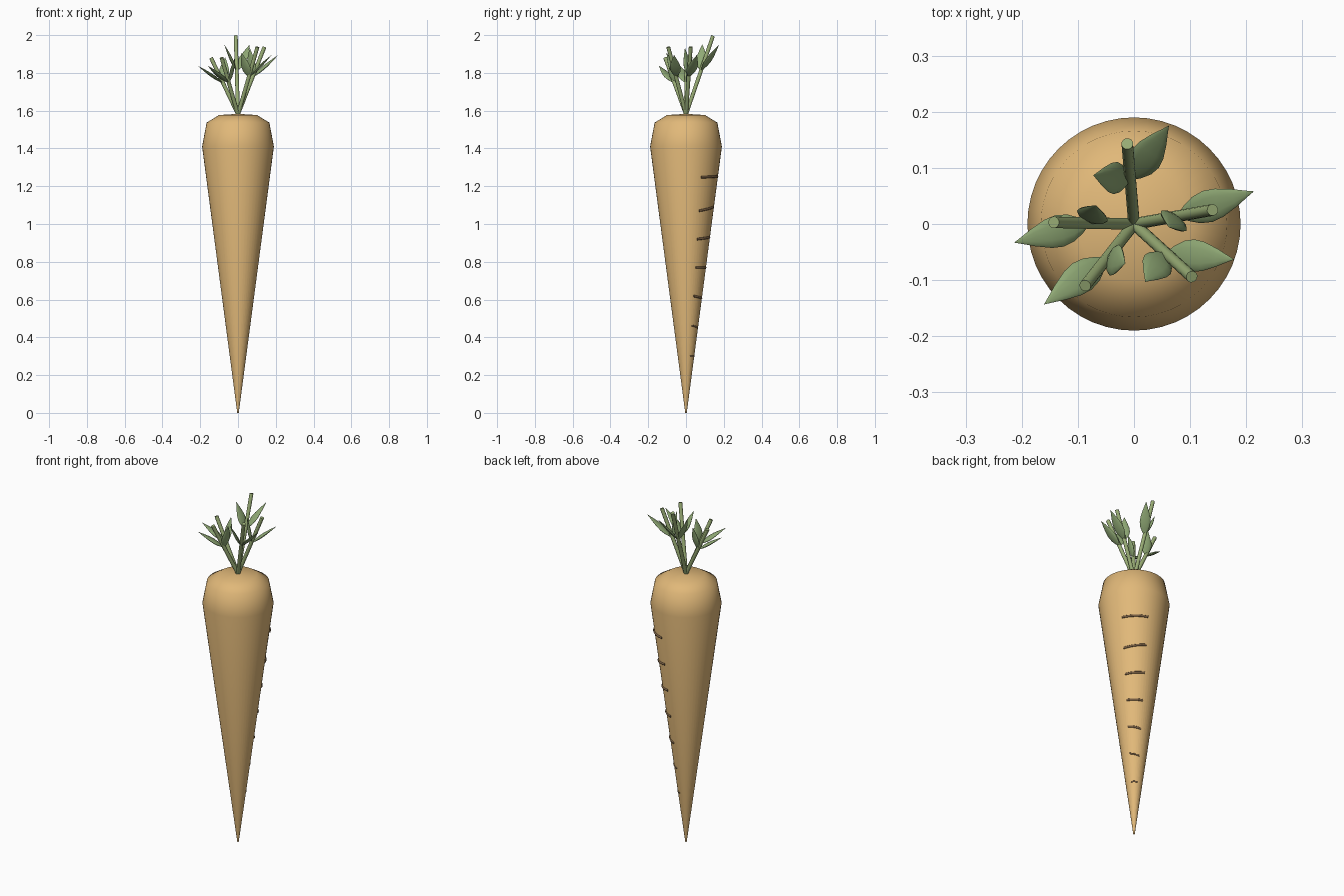
import bpy, math
from mathutils import Vector

if "Cube" in bpy.data.objects:
    bpy.data.objects.remove(bpy.data.objects["Cube"])

Z = Vector((0, 0, 1))


def material(name, rgb):
    m = bpy.data.materials.new(name)
    m.diffuse_color = (*rgb, 1)
    m.use_nodes = True
    m.node_tree.nodes["Principled BSDF"].inputs["Base Color"].default_value = m.diffuse_color
    return m


ORANGE = material("root_tan", (0.75, 0.48, 0.19))
BROWN = material("mark_brown", (0.20, 0.12, 0.06))
STEM = material("stem_green", (0.32, 0.42, 0.18))
LEAF = material("leaf_green", (0.28, 0.40, 0.18))


def loft(name, rings, n, mat, angle=60):
    """Skin closed rings; each ring is (centre, u axis, v axis) with axes scaled to the radii."""
    verts, faces = [], []
    for c, u, v in rings:
        for i in range(n):
            a = 2 * math.pi * i / n
            verts.append(c + u * math.cos(a) + v * math.sin(a))
    for r in range(len(rings) - 1):
        for i in range(n):
            j = (i + 1) % n
            faces.append((r * n + i, r * n + j, r * n + n + j, r * n + n + i))
    faces.append(tuple(reversed(range(n))))
    faces.append(tuple(range(len(verts) - n, len(verts))))
    me = bpy.data.meshes.new(name)
    me.from_pydata(verts, [], faces)
    me.materials.append(mat)
    ob = bpy.data.objects.new(name, me)
    bpy.context.collection.objects.link(ob)
    bpy.ops.object.select_all(action='DESELECT')
    ob.select_set(True)
    bpy.context.view_layer.objects.active = ob
    bpy.ops.object.shade_smooth_by_angle(angle=math.radians(angle))
    return ob


# Tapered root with a rounded shoulder
profile = [(0.004, 0), (0.19, 1.41), (0.166, 1.537), (0.10, 1.577), (0.001, 1.583)]
loft("root", [(Z * z, Vector((r, 0, 0)), Vector((0, r, 0))) for r, z in profile], 48, ORANGE)

# Curved growth marks on the back right side: height and end-to-end slant
marks = [(1.25, 0.005), (1.08, 0.02), (0.925, 0.01), (0.77, 0.0),
         (0.613, -0.012), (0.457, -0.012), (0.30, 0.0)]
for k, (z, slant) in enumerate(marks):
    rings = []
    for s in range(9):
        t = s / 4 - 1
        a = math.radians(52 + 24 * t)
        h = z + slant * t / 2
        out = Vector((math.cos(a), math.sin(a), 0))
        w = 0.0065 if z > 0.5 else 0.005
        rings.append((out * (0.19 * h / 1.41 + 0.001) + Z * h, out * w, Z * w))
    loft(f"growth_mark_{k + 1}", rings, 8, BROWN)


def leaf(name, base, vec):
    """Pointed, slightly thick blade whose width lies level."""
    d = vec.normalized()
    side = Z.cross(d).normalized()
    up = d.cross(side)
    shape = [(0, 0.05), (0.12, 0.5), (0.25, 0.85), (0.4, 1), (0.55, 0.9),
             (0.75, 0.55), (0.9, 0.22), (1, 0.01)]
    loft(name, [(base + vec * t, side * 0.029 * w, up * 0.008 * w) for t, w in shape], 12, LEAF)


# Stems (end point) each with a pair of leaves mirrored about the stem (first leaf tip)
root_top = Vector((0, 0, 1.58))
stems = [((-0.012, 0.143, 1.996), (0.062, 0.175, 1.95)),
         ((0.14, 0.025, 1.937), (0.213, 0.058, 1.895)),
         ((0.103, -0.094, 1.937), (0.178, -0.063, 1.895)),
         ((-0.087, -0.11, 1.88), (-0.16, -0.143, 1.838)),
         ((-0.143, 0.003, 1.88), (-0.213, -0.033, 1.838))]
for k, (end, tip) in enumerate(stems):
    end, tip = Vector(end), Vector(tip)
    d = (end - root_top).normalized()
    u = d.orthogonal().normalized() * 0.0105
    v = d.cross(u)
    loft(f"stem_{k + 1}", [(root_top, u, v), (end, u, v)], 12, STEM)
    base = root_top.lerp(end, 0.55)
    first = tip - base
    leaf(f"leaf_{k + 1}_outer", base, first)
    leaf(f"leaf_{k + 1}_inner", base, (2 * first.dot(d) * d - first) * 0.85)
